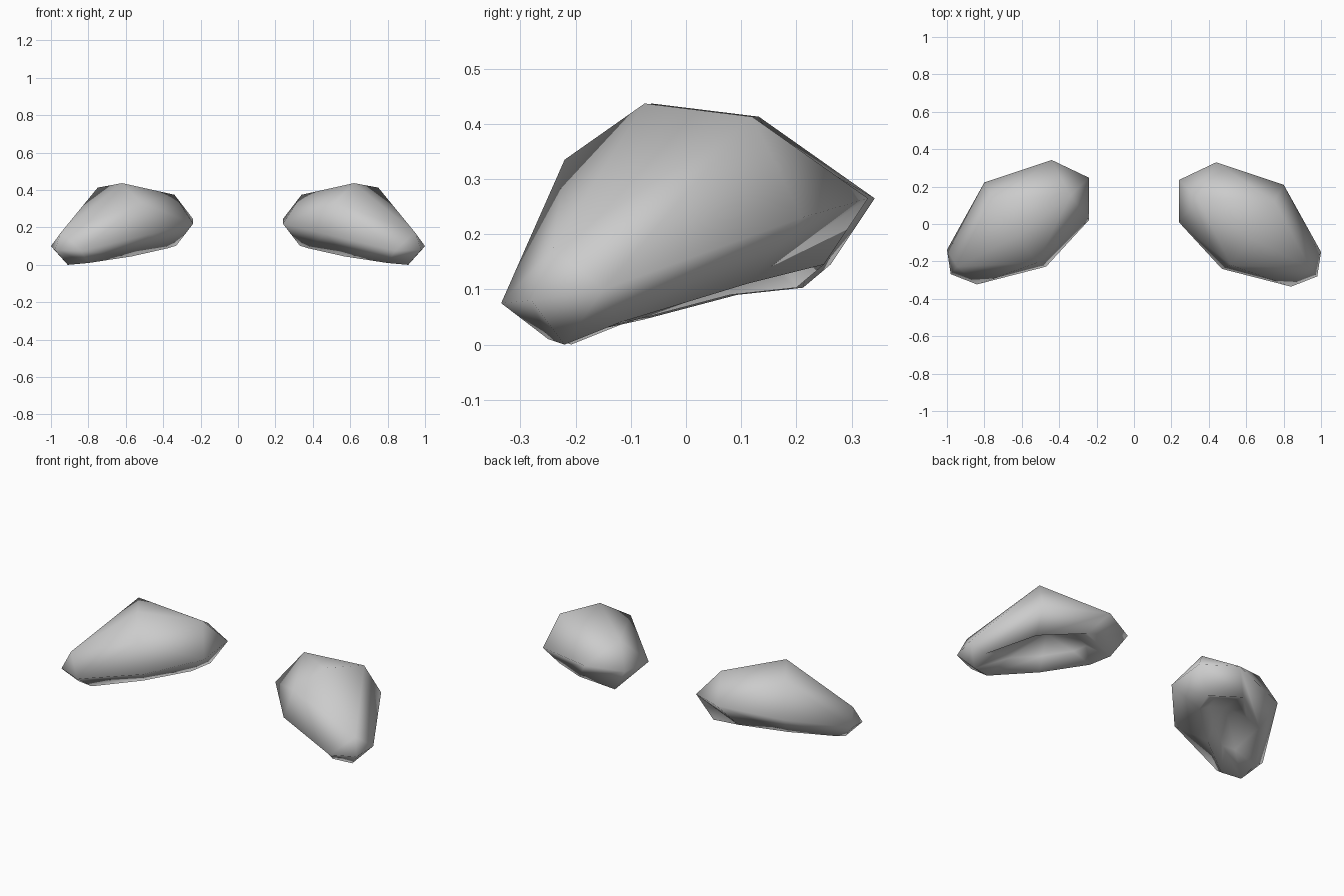
import bpy, bmesh
from mathutils import Vector

if "Cube" in bpy.data.objects:
    bpy.data.objects.remove(bpy.data.objects["Cube"])

grey = bpy.data.materials.new("light_grey")
grey.diffuse_color = (0.6, 0.6, 0.6, 1)
grey.use_nodes = True
grey.node_tree.nodes["Principled BSDF"].inputs["Base Color"].default_value = grey.diffuse_color

# widest outline of the shell, counted clockwise from the back
OUTLINE = [(.44, .33, .265), (.80, .21, .23), (1.0, -.15, .10), (.98, -.28, .08),
           (.84, -.335, .075), (.47, -.24, .165), (.24, .01, .22), (.24, .235, .245)]
# rim of the opening underneath
RIM = [(.53, .25, .145), (.76, .11, .11), (.92, -.12, .04), (.91, -.22, 0),
       (.80, -.25, .01), (.57, -.09, .045), (.37, .08, .09), (.33, .20, .103)]
# top corners: peak, outer back, inner back, inner front, nose
TOP = {"P": (.62, -.075, .437), "Q": (.75, .12, .413), "C": (.34, .14, .375),
       "B": (.52, -.22, .335), "N": (.945, -.24, .175)}
TOP_FACES = ["70C", "0QC", "01Q", "12Q", "Q2N", "QNP", "23N", "34N", "PNB",
             "N4B", "45B", "56B", "6CB", "67C", "CBP", "CPQ"]
HOLLOW = Vector((.61, .01, .25))


def build_shell(name, side, shift):
    bm = bmesh.new()

    def vert(p):
        return bm.verts.new((side * p[0], p[1] + shift, p[2]))

    outline = [vert(p) for p in OUTLINE]
    rim = [vert(p) for p in RIM]
    inner = [vert(Vector(p).lerp(HOLLOW, .38)) for p in RIM]
    centre = vert(HOLLOW - Vector((0, 0, .03)))
    corner = {k: vert(p) for k, p in TOP.items()}
    corner.update({str(i): v for i, v in enumerate(outline)})

    # upper skin
    for f in TOP_FACES:
        bm.faces.new([corner[c] for c in f])
    # underside band, hollow wall and hollow roof
    for i in range(8):
        j = (i + 1) % 8
        bm.faces.new((outline[i], outline[j], rim[j], rim[i]))
        bm.faces.new((rim[i], rim[j], inner[j], inner[i]))
        bm.faces.new((inner[i], inner[j], centre))
    bmesh.ops.recalc_face_normals(bm, faces=bm.faces[:])
    for f in bm.faces:
        f.smooth = True

    mesh = bpy.data.meshes.new(name)
    bm.to_mesh(mesh)
    bm.free()
    mesh.materials.append(grey)
    bpy.context.collection.objects.link(bpy.data.objects.new(name, mesh))


build_shell("right_shell", 1, 0)
build_shell("left_shell", -1, .012)
